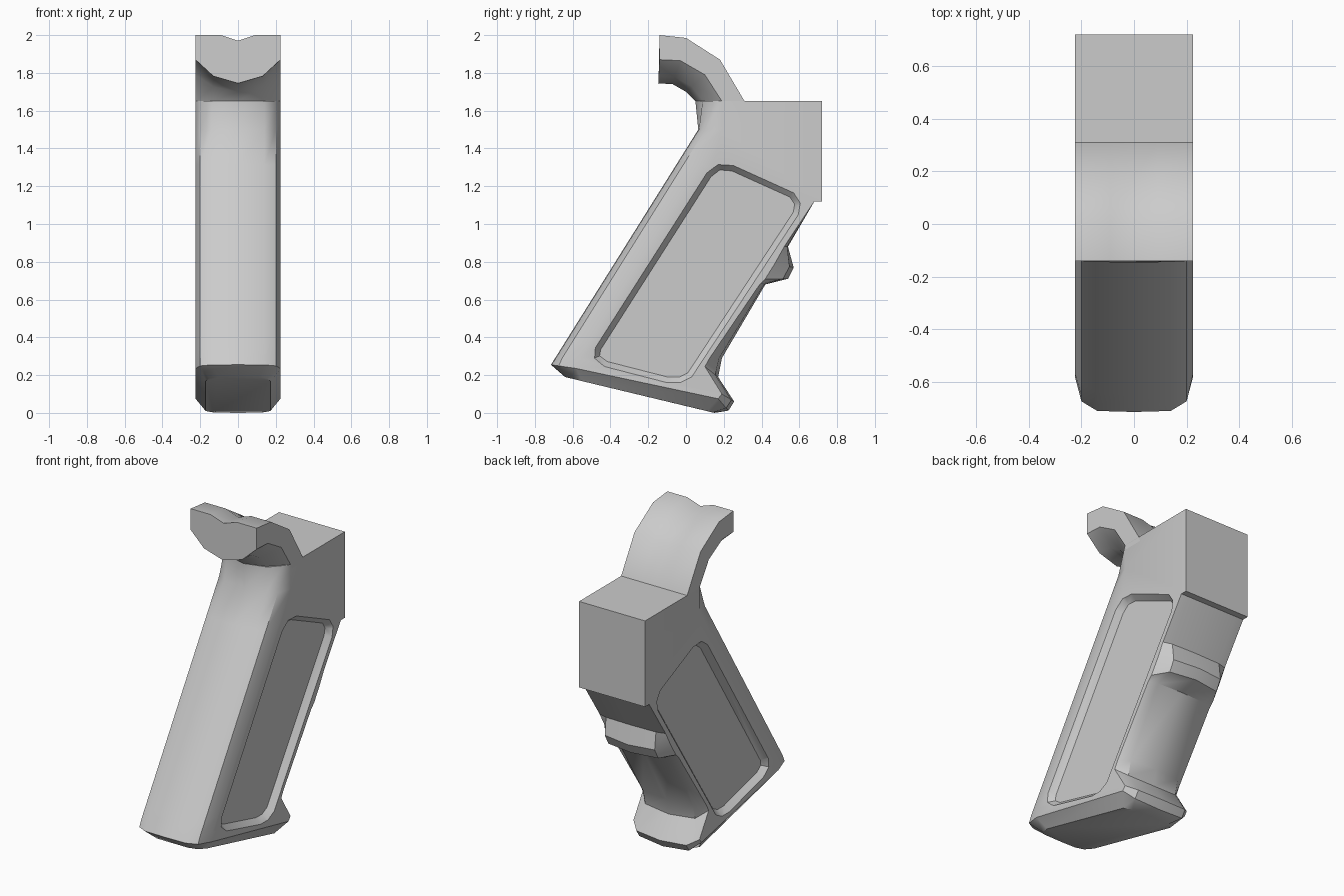
import bpy, bmesh
from mathutils import Vector

if "Cube" in bpy.data.objects:
    bpy.data.objects.remove(bpy.data.objects["Cube"])

W = 0.225


def lerp(a, b, t):
    return (a[0] + (b[0] - a[0]) * t, a[1] + (b[1] - a[1]) * t)


def loft(name, rings):
    """Skin a list of closed rings (x, y, z) and cap both ends."""
    bm = bmesh.new()
    rows = [[bm.verts.new(p) for p in r] for r in rings]
    n = len(rows[0])
    for a, b in zip(rows, rows[1:]):
        for i in range(n):
            j = (i + 1) % n
            bm.faces.new((a[i], a[j], b[j], b[i]))
    bm.faces.new(rows[0])
    bm.faces.new(rows[-1])
    bmesh.ops.recalc_face_normals(bm, faces=bm.faces)
    me = bpy.data.meshes.new(name)
    bm.to_mesh(me)
    bm.free()
    ob = bpy.data.objects.new(name, me)
    bpy.context.collection.objects.link(ob)
    return ob


def mirrored(half):
    """Half ring that starts and ends on x = 0 -> full ring."""
    return half + [(-x, y, z) for x, y, z in reversed(half[1:-1])]


def smooth(ob, angle):
    bpy.ops.object.select_all(action='DESELECT')
    ob.select_set(True)
    bpy.context.view_layer.objects.active = ob
    bpy.ops.object.shade_smooth_by_angle(angle=angle)


def section(bc, bs, fs, fc, w=1.0, m1=0.03, m2=0.3):
    """Grip slice: back centre, back side, front side, front centre in (y, z)."""
    pts = [(0, bc), (0.14, lerp(bc, bs, m1)), (0.2, lerp(bc, bs, m2)),
           (W, bs), (W, fs), (0.17, lerp(fc, fs, 0.22)), (0, fc)]
    return mirrored([(x * w, *p) for x, p in pts])


# Grip body: foot, finger rest and square upper block
rings = [section((-0.64, 0.19), (-0.55, 0.168), (0.11, 0.01), (0.15, 0.0), 0.76),
         section((-0.715, 0.255), (-0.58, 0.235), (0.17, 0.075), (0.225, 0.012))]
fronts = [  # position along the back, front side, front centre
    (0.03, (0.19, 0.10), (0.255, 0.06)),
    (0.09, (0.10, 0.245), (0.17, 0.19)),
    (0.14, (0.125, 0.29), (0.19, 0.29)),
    (0.45, (0.39, 0.68), (0.42, 0.68)),
    (0.49, (0.42, 0.71), (0.54, 0.71)),
    (0.54, (0.47, 0.79), (0.57, 0.77)),
    (0.61, (0.52, 0.88), (0.54, 0.88)),
    (0.80, (0.68, 1.12), (0.68, 1.12)),
    (0.85, (0.72, 1.12), (0.72, 1.12)),
    (1.00, (0.72, 1.45), (0.72, 1.45)),
]
for t, fs, fc in fronts:
    bc = (-0.715 + 0.78 * t, 0.255 + 1.245 * t)
    rings.append(section(bc, (bc[0] + 0.125, bc[1]), fs, fc))
rings.append(section((0.05, 1.65), (0.19, 1.65), (0.72, 1.65), (0.72, 1.65),
                     m1=0.27, m2=0.75))
body = loft("grip_body", rings)

# Recessed side panels with sloped walls
outline = [(0.11, 1.27), (0.17, 1.315), (0.25, 1.31), (0.57, 1.165), (0.605, 1.11),
           (0.595, 1.05), (0.03, 0.19), (-0.03, 0.16), (-0.10, 0.16),
           (-0.43, 0.245), (-0.485, 0.29), (-0.48, 0.345)]


def inset(poly, d):
    out = []
    for i, p in enumerate(poly):
        p = Vector(p)
        e1 = (p - Vector(poly[i - 1])).normalized()
        e2 = (Vector(poly[(i + 1) % len(poly)]) - p).normalized()
        nrm = (Vector((e1.y, -e1.x)) + Vector((e2.y, -e2.x))).normalized()
        out.append(tuple(p + nrm * d))
    return out


for side, tag in ((1, "right"), (-1, "left")):
    cutter = loft(tag + "_panel_cutter", [
        [(side * x, *p) for p in inset(outline, d)]
        for x, d in ((W + 0.02, -0.017), (W - 0.035, 0.03))])
    cutter.hide_render = True
    cutter.hide_viewport = True
    mod = body.modifiers.new(tag + "_panel", 'BOOLEAN')
    mod.object = cutter
    mod.operation = 'DIFFERENCE'
    mod.solver = 'EXACT'
    bpy.context.view_layer.objects.active = body
    bpy.ops.object.modifier_apply(modifier=mod.name)
    bpy.data.objects.remove(cutter)
smooth(body, 0.6)

# Curved tail over the hand: top, underside centre, lower side edge, groove depth
stations = [
    ((-0.14, 2.0), (-0.147, 1.745), (-0.14, 1.87), 0.03),
    ((0.0, 1.985), (-0.07, 1.74), (-0.03, 1.865), 0.03),
    ((0.18, 1.87), (0.0, 1.70), (0.10, 1.79), 0.025),
    ((0.31, 1.65), (0.05, 1.65), (0.19, 1.65), 0.0),
    ((0.32, 1.62), (0.07, 1.62), (0.20, 1.62), 0.0),
]
tail = []
for top, low, edge, groove in stations:
    tail.append(mirrored([(0, top[0], top[1] - groove), (0.09, *top), (W, *top),
                          (W, *edge), (0.13, *lerp(low, edge, 0.3)), (0, *low)]))
smooth(loft("curved_tail", tail), 0.75)
